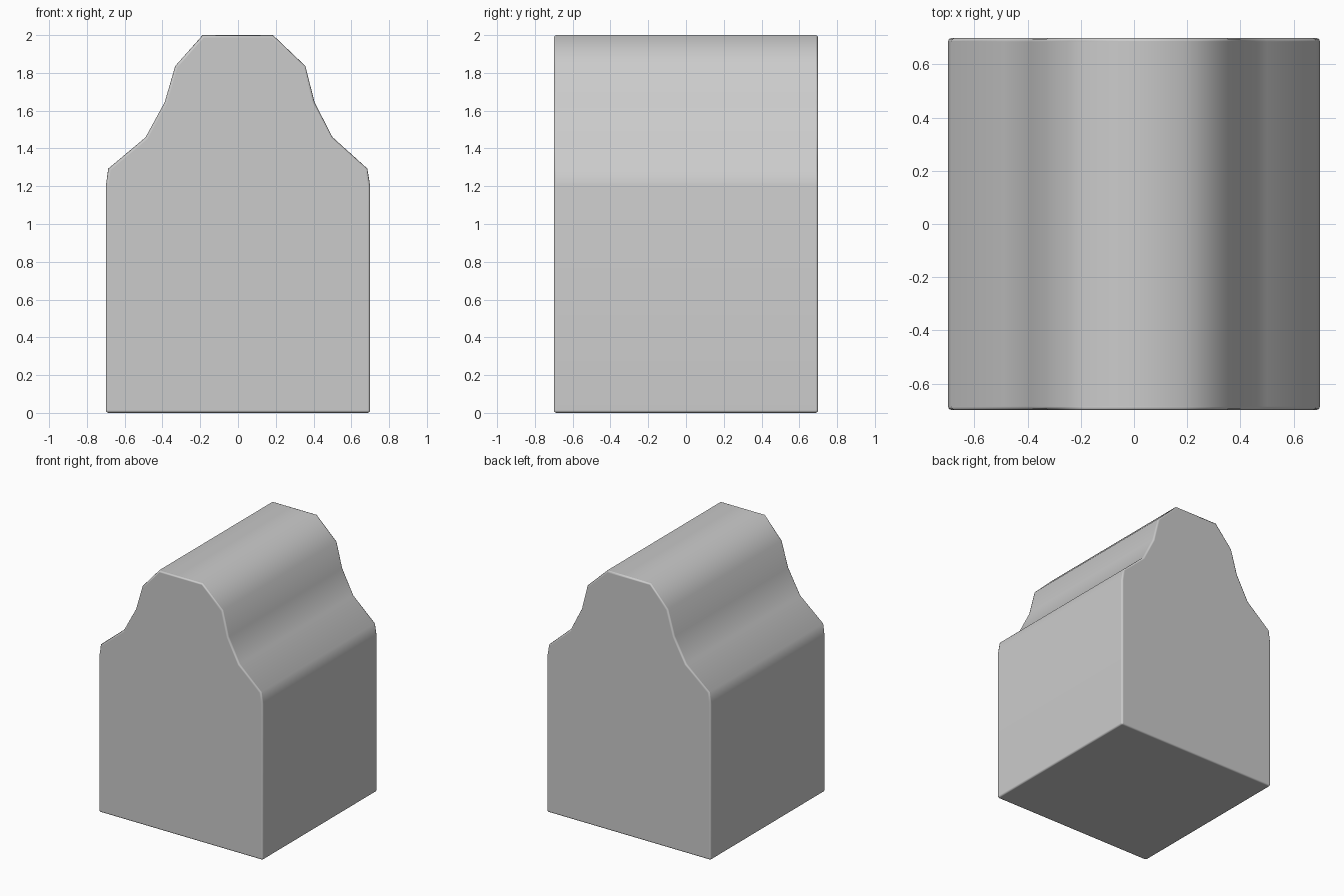
import bpy, bmesh, math

if "Cube" in bpy.data.objects:
    bpy.data.objects.remove(bpy.data.objects["Cube"])

# front outline, counter-clockwise seen from the front (x, z)
right = [(0.70, 0.0), (0.70, 1.20), (0.685, 1.293), (0.50, 1.46),
         (0.405, 1.645), (0.357, 1.836), (0.185, 2.0)]
left = [(-0.187, 2.0), (-0.332, 1.837), (-0.388, 1.645), (-0.49, 1.458),
        (-0.687, 1.293), (-0.70, 1.20), (-0.70, 0.0)]
HALF_DEPTH = 0.70

# extrude the outline from front to back
bm = bmesh.new()
front = bm.faces.new([bm.verts.new((x, -HALF_DEPTH, z)) for x, z in right + left])
ext = bmesh.ops.extrude_face_region(bm, geom=[front], use_keep_orig=True)
verts = [g for g in ext["geom"] if isinstance(g, bmesh.types.BMVert)]
bmesh.ops.translate(bm, verts=verts, vec=(0, 2 * HALF_DEPTH, 0))
bmesh.ops.recalc_face_normals(bm, faces=bm.faces)
mesh = bpy.data.meshes.new("stepped_block")
bm.to_mesh(mesh)
bm.free()
block = bpy.data.objects.new("stepped_block", mesh)
bpy.context.collection.objects.link(block)

# smooth shoulders with small rounded edges around the ends and base
bpy.context.view_layer.objects.active = block
block.select_set(True)
bpy.ops.object.shade_smooth()
bevel = block.modifiers.new("rounded_edges", "BEVEL")
bevel.width = 0.014
bevel.segments = 2
bevel.limit_method = "ANGLE"
bevel.angle_limit = math.radians(60)
bevel.harden_normals = True
